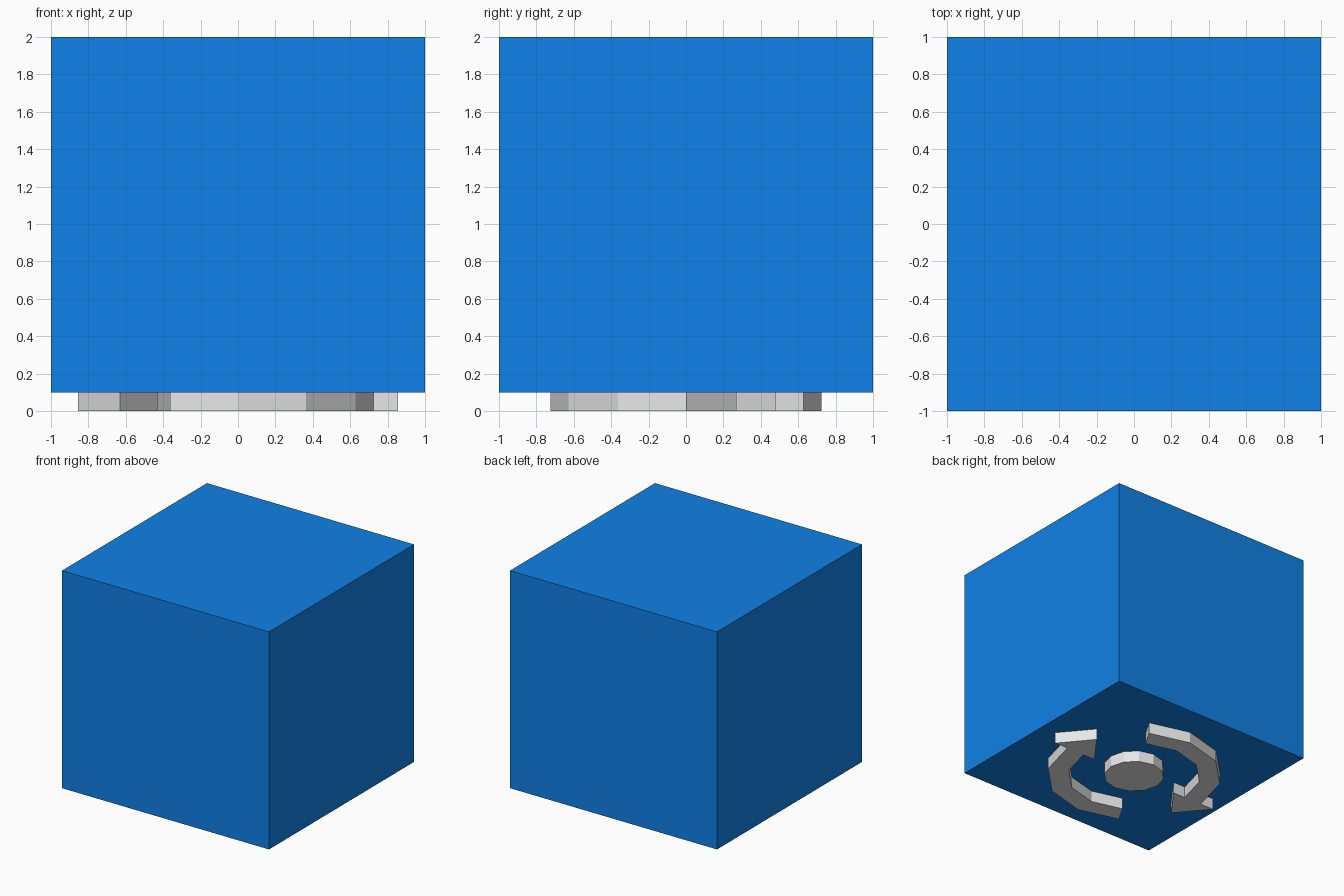
import bpy, bmesh, math
from mathutils import Vector

if "Cube" in bpy.data.objects:
    bpy.data.objects.remove(bpy.data.objects["Cube"])


def material(name, rgb):
    m = bpy.data.materials.new(name)
    m.diffuse_color = (*rgb, 1.0)
    m.use_nodes = True
    m.node_tree.nodes["Principled BSDF"].inputs["Base Color"].default_value = m.diffuse_color
    return m


blue = material("blue", (0.005, 0.22, 0.8))
grey = material("light grey", (0.8, 0.8, 0.8))
H = 0.1  # height of the raised marks under the cube


def finish(name, bm, mat):
    bmesh.ops.recalc_face_normals(bm, faces=bm.faces)
    me = bpy.data.meshes.new(name)
    bm.to_mesh(me)
    bm.free()
    me.materials.append(mat)
    ob = bpy.data.objects.new(name, me)
    bpy.context.collection.objects.link(ob)
    return ob


def polar(r, deg):
    a = math.radians(deg)
    return (r * math.cos(a), r * math.sin(a))


def plate(name, outline, mat, z0, z1):
    """Extrude a flat outline from z0 to z1."""
    bm = bmesh.new()
    face = bm.faces.new([bm.verts.new((x, y, z0)) for x, y in outline])
    res = bmesh.ops.extrude_face_region(bm, geom=[face], use_keep_orig=True)
    top = [v for v in res["geom"] if isinstance(v, bmesh.types.BMVert)]
    bmesh.ops.translate(bm, verts=top, vec=Vector((0, 0, z1 - z0)))
    return finish(name, bm, mat)


# Main cube
plate("cube_body", [(-1, -1), (1, -1), (1, 1), (-1, 1)], blue, H, 2.0)

# Central twelve-sided disc on the underside
plate("centre_disc", [polar(0.25, 30 * i) for i in range(12)], grey, 0, H)

# Two curved arrows, the second turned half a circle
steps = range(240, 361, 30)
arrow = [polar(0.725, a) for a in steps]
arrow += [(0.855, 0), (0.63, 0.27), (0.43, 0)]
arrow += [polar(0.55, a) for a in reversed(steps)]
for name, s in (("right_arrow", 1), ("left_arrow", -1)):
    plate(name, [(s * x, s * y) for x, y in arrow], grey, 0, H)
